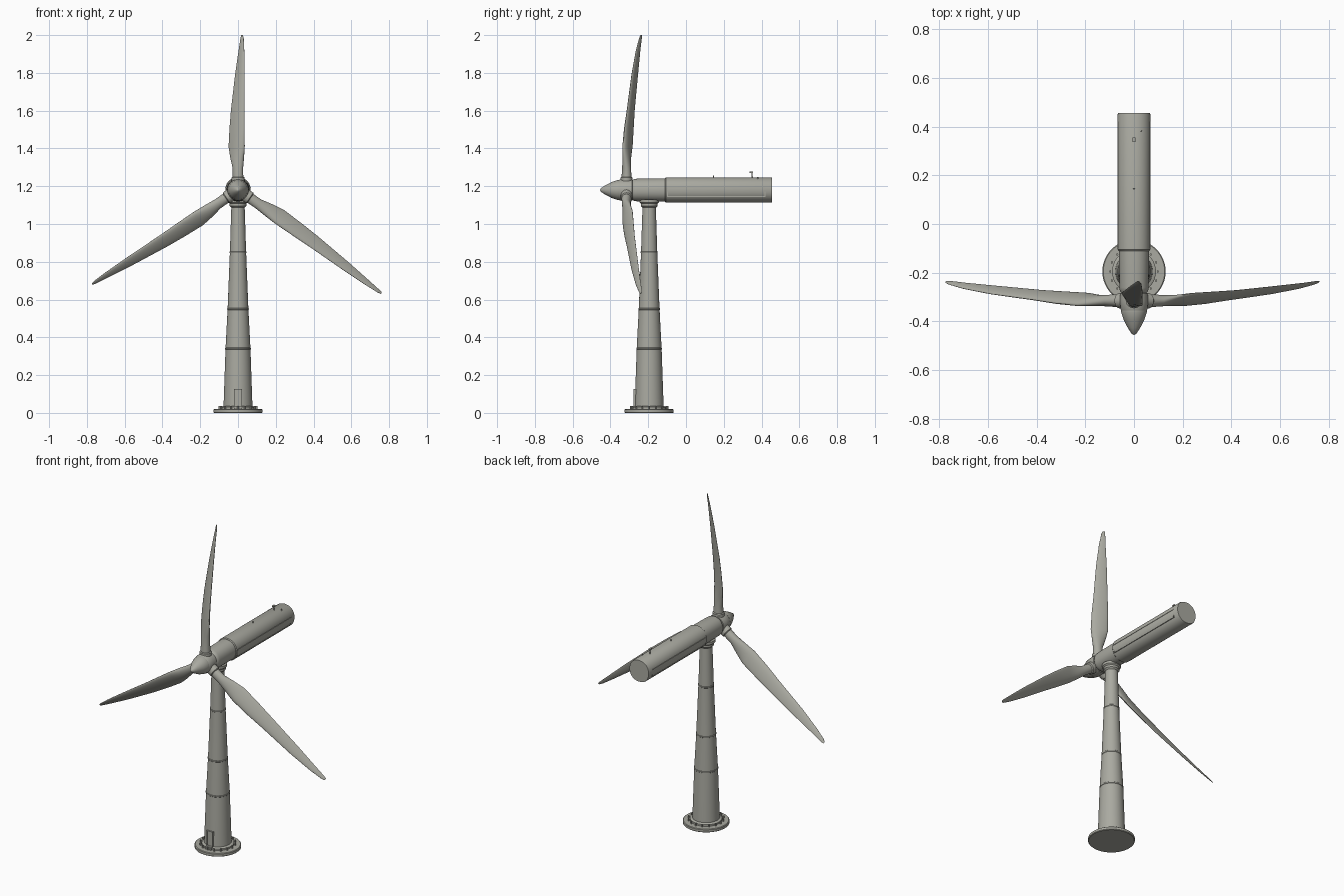
import bpy
import bmesh
from math import sin, cos, pi, radians
from mathutils import Vector

if "Cube" in bpy.data.objects:
    bpy.data.objects.remove(bpy.data.objects["Cube"])

TOWER_Y = -0.195
HUB = Vector((0, 0, 1.18))

paint = bpy.data.materials.new("warm grey paint")
paint.use_nodes = True
GREY = (0.40, 0.40, 0.355, 1)
paint.diffuse_color = GREY
paint.node_tree.nodes["Principled BSDF"].inputs["Base Color"].default_value = GREY


def finish(name, bm, smooth=True):
    """Turn a bmesh into a painted object."""
    bmesh.ops.recalc_face_normals(bm, faces=bm.faces)
    mesh = bpy.data.meshes.new(name)
    bm.to_mesh(mesh)
    bm.free()
    mesh.materials.append(paint)
    obj = bpy.data.objects.new(name, mesh)
    bpy.context.collection.objects.link(obj)
    if smooth:
        bpy.ops.object.select_all(action="DESELECT")
        obj.select_set(True)
        bpy.context.view_layer.objects.active = obj
        bpy.ops.object.shade_smooth_by_angle(angle=radians(35))
    return obj


def loft(name, rings):
    """Skin a list of equal-sized point rings and cap both ends."""
    bm = bmesh.new()
    loops = [[bm.verts.new(p) for p in ring] for ring in rings]
    n = len(loops[0])
    for a, b in zip(loops, loops[1:]):
        for i in range(n):
            j = (i + 1) % n
            bm.faces.new((a[i], a[j], b[j], b[i]))
    bm.faces.new(loops[0])
    bm.faces.new(loops[-1])
    return finish(name, bm)


def turned(name, profile, place, n=40, power=1.0):
    """Loft round sections (radius, distance); place maps (u, v, distance) to a point."""
    def bend(c):
        return abs(c) ** power * (1 if c >= 0 else -1)
    angles = [2 * pi * i / n for i in range(n)]
    return loft(name, [[place(r * bend(cos(a)), r * bend(sin(a)), d) for a in angles]
                       for r, d in profile])


def box(name, centre, size):
    bm = bmesh.new()
    bmesh.ops.create_cube(bm, size=1)
    for v in bm.verts:
        v.co = Vector(centre) + Vector(c * s for c, s in zip(v.co, size))
    return finish(name, bm, False)


def upright(u, v, d):
    return Vector((u, TOWER_Y + v, d))


def lengthwise(u, v, d):
    return Vector((u, d, HUB.z + v))


# Tower: foundation, tapered shaft, joint rings and top collar
turned("foundation_disc", [(0.127, 0), (0.13, 0.003), (0.13, 0.017), (0.126, 0.02)], upright, 48)
turned("foot_flange", [(0.09, 0.018), (0.09, 0.03), (0.08, 0.036)], upright)
turned("tower", [(0.077, 0.02), (0.066, 0.34), (0.055, 0.55), (0.043, 0.85), (0.034, 1.13)], upright)
for i, (r, z) in enumerate([(0.066, 0.34), (0.055, 0.55), (0.043, 0.85)]):
    turned(f"tower_joint_{i + 1}",
           [(r, z - 0.005), (r + 0.002, z - 0.003), (r + 0.002, z + 0.003), (r, z + 0.005)], upright)
turned("yaw_collar", [(0.034, 1.085), (0.044, 1.095), (0.044, 1.108), (0.052, 1.115), (0.052, 1.13)], upright)
for i in range(16):
    a = 2 * pi * i / 16
    turned(f"foot_bolt_{i + 1}", [(0.005, 0.018), (0.005, 0.036)],
           lambda u, v, d: Vector((u + 0.098 * cos(a), TOWER_Y + v + 0.098 * sin(a), d)), 6)

# Entrance at the foot
FRONT = TOWER_Y - 0.074
box("door", (0, FRONT, 0.08), (0.034, 0.008, 0.08))
for side in (-1, 1):
    box("door_post", (side * 0.019, FRONT - 0.002, 0.08), (0.005, 0.012, 0.09))
box("door_lintel", (0, FRONT - 0.002, 0.125), (0.043, 0.012, 0.005))
for i in range(2):
    box("door_step", (0, FRONT - 0.014 + i * 0.006, 0.024 + i * 0.008), (0.04, 0.016, 0.008))

# Nacelle: narrow front section, main housing, side rails, roof sensors
turned("nacelle_front", [(0.05, -0.285), (0.058, -0.275), (0.06, -0.26), (0.062, -0.1)], lengthwise, 40, 0.93)
turned("nacelle_body", [(0.063, -0.11), (0.067, -0.105), (0.067, 0.45), (0.065, 0.455)], lengthwise, 40, 0.93)
for side in (-1, 1):
    x = side * 0.0645
    for z in (-0.034, 0.012):
        edge = 0.006 if z < 0 else 0
        box("side_hatch_rail", (x - side * edge, 0.16, HUB.z + z), (0.008, 0.52, 0.004))
    for y in (-0.098, 0.418):
        box("side_hatch_end", (x - side * 0.002, y, HUB.z - 0.011), (0.008, 0.004, 0.046))


def post(name, x, y, top):
    turned(name, [(0.004, 1.235), (0.003, top)], lambda u, v, d: Vector((x + u, y + v, d)), 10)


post("wind_sensor_post", 0, 0.35, 1.275)
box("wind_sensor_head", (0, 0.346, 1.273), (0.012, 0.018, 0.008))
post("wind_vane_post", 0.03, 0.38, 1.25)
post("roof_light", 0, 0.145, 1.256)

# Hub with pointed nose
turned("hub", [(0.045, -0.28), (0.056, -0.285), (0.058, -0.315), (0.055, -0.35), (0.051, -0.358)], lengthwise)
turned("nose_cone", [(0.053, -0.355), (0.053, -0.362), (0.043, -0.392),
                     (0.026, -0.425), (0.01, -0.45), (0.002, -0.455)], lengthwise)

# Blades: span, leading and trailing offsets, their depths, thickness
STATIONS = [
    (0.03, -0.034, 0.034, -0.315, -0.315, 0.062),
    (0.08, -0.034, 0.034, -0.315, -0.315, 0.062),
    (0.085, -0.028, 0.028, -0.315, -0.315, 0.052),
    (0.14, -0.027, 0.028, -0.317, -0.312, 0.048),
    (0.21, -0.031, 0.041, -0.327, -0.295, 0.036),
    (0.28, -0.035, 0.050, -0.333, -0.284, 0.027),
    (0.40, -0.035, 0.045, -0.325, -0.278, 0.022),
    (0.52, -0.034, 0.037, -0.311, -0.272, 0.018),
    (0.75, -0.035, 0.015, -0.287, -0.254, 0.013),
    (0.90, -0.033, -0.003, -0.265, -0.242, 0.009),
    (0.98, -0.030, -0.013, -0.248, -0.234, 0.006),
    (1.00, -0.026, -0.017, -0.241, -0.233, 0.003),
]


def blade(name, degrees, length, n=24):
    a = radians(degrees)
    along, across = Vector((cos(a), 0, sin(a))), Vector((-sin(a), 0, cos(a)))
    rings = []
    for t, lead, trail, y_lead, y_trail, thick in STATIONS:
        base = HUB + along * t * length
        start = base + across * lead + Vector((0, y_lead, 0))
        chord = base + across * trail + Vector((0, y_trail, 0)) - start
        normal = chord.cross(along).normalized()
        thin = 0.55 if t > 0.2 else 0
        ring = []
        for i in range(n):
            k = 2 * pi * i / n
            u = (1 - cos(k)) / 2
            ring.append(start + chord * u + normal * (thick / 2 * sin(k) * (1 + thin / 2 - thin * u)))
        rings.append(ring)
    loft(name, rings)


blade("top_blade", 90, 0.82)
blade("right_blade", 214.2, 0.918)
blade("left_blade", -34.4, 0.935)
